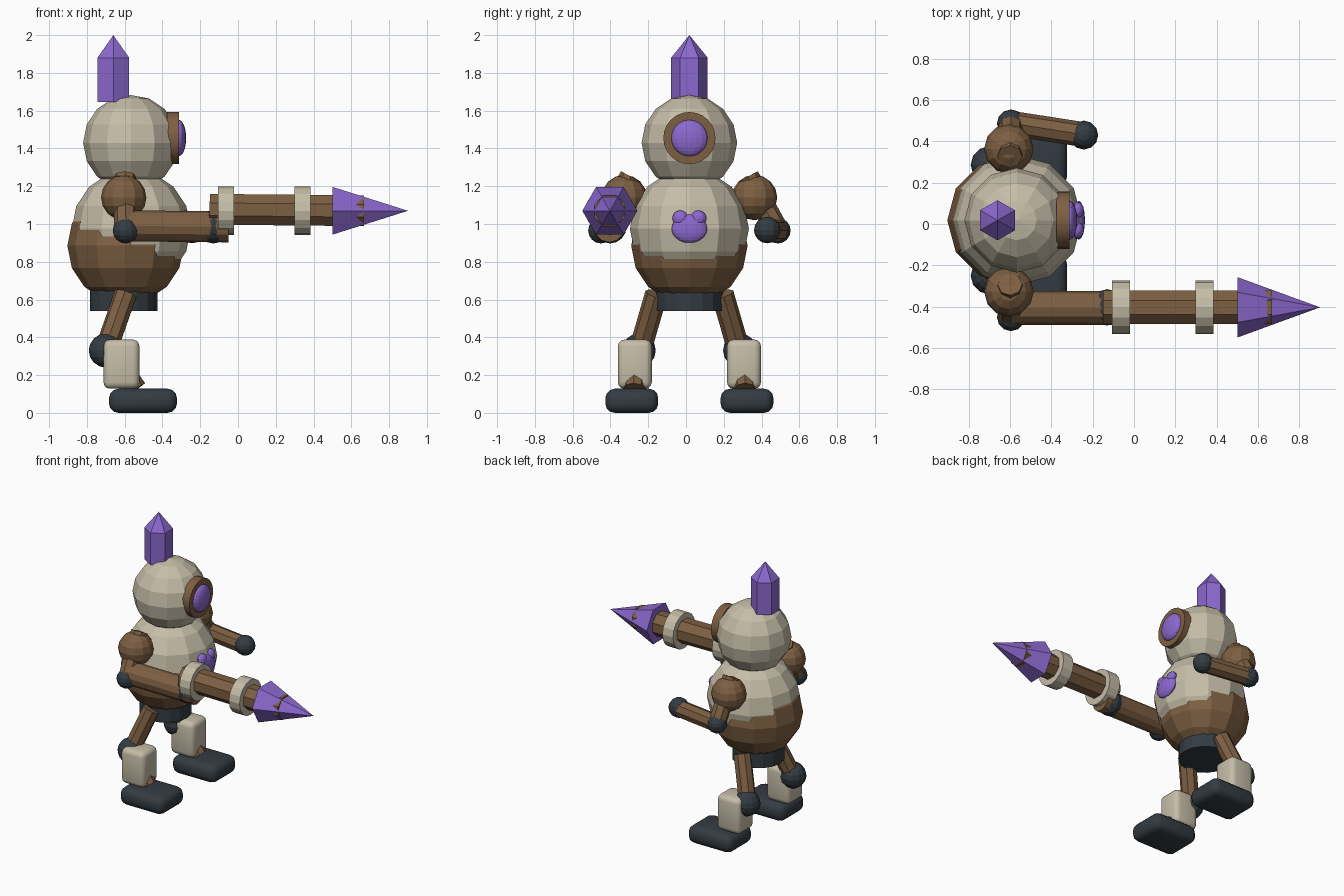
import bpy, bmesh, math
from mathutils import Vector, Matrix

if "Cube" in bpy.data.objects:
    bpy.data.objects.remove(bpy.data.objects["Cube"])

CY = 0.018  # body mid-plane


def mat(name, rgb):
    m = bpy.data.materials.new(name)
    m.diffuse_color = (*rgb, 1)
    m.use_nodes = True
    m.node_tree.nodes["Principled BSDF"].inputs["Base Color"].default_value = m.diffuse_color
    return m


CREAM = mat("cream", (0.56, 0.51, 0.39))
BROWN = mat("brown", (0.205, 0.115, 0.055))
DARK = mat("charcoal", (0.034, 0.045, 0.055))
PURPLE = mat("purple", (0.26, 0.14, 0.62))


def finish(name, bm, m, smooth=False):
    bmesh.ops.recalc_face_normals(bm, faces=bm.faces[:])
    me = bpy.data.meshes.new(name)
    bm.to_mesh(me)
    bm.free()
    me.materials.append(m)
    ob = bpy.data.objects.new(name, me)
    bpy.context.collection.objects.link(ob)
    if smooth:
        bpy.ops.object.select_all(action='DESELECT')
        ob.select_set(True)
        bpy.context.view_layer.objects.active = ob
        bpy.ops.object.shade_smooth_by_angle(angle=math.radians(35))
    return ob


def ball(name, m, loc, r, seg=12, rings=8, scale=(1, 1, 1), smooth=False):
    bm = bmesh.new()
    mx = Matrix.Translation(loc) @ Matrix.Diagonal((*scale, 1))
    bmesh.ops.create_uvsphere(bm, u_segments=seg, v_segments=rings, radius=r, matrix=mx)
    return finish(name, bm, m, smooth)


def rod(name, m, a, b, r, r2=None, seg=8, roll=0, smooth=False):
    """Cylinder or cone running from point a to point b."""
    a, b = Vector(a), Vector(b)
    d = b - a
    mx = (Matrix.Translation((a + b) / 2) @ d.to_track_quat('Z', 'Y').to_matrix().to_4x4()
          @ Matrix.Rotation(roll, 4, 'Z'))
    bm = bmesh.new()
    bmesh.ops.create_cone(bm, cap_ends=True, segments=seg, radius1=r,
                          radius2=r if r2 is None else r2, depth=d.length, matrix=mx)
    return finish(name, bm, m, smooth)


def block(name, m, loc, size, bevel):
    bm = bmesh.new()
    bmesh.ops.create_cube(bm, size=1, matrix=Matrix.Translation(loc) @ Matrix.Diagonal((*size, 1)))
    bmesh.ops.bevel(bm, geom=bm.edges[:], offset=bevel, segments=3, profile=0.5, affect='EDGES')
    return finish(name, bm, m, True)


# Body, hips and head
ball("upper_body", CREAM, (-0.565, CY, 0.975), 0.315)
ball("lower_body", BROWN, (-0.595, CY, 0.885), 0.308)
rod("hips", DARK, (-0.605, CY, 0.54), (-0.605, CY, 0.65), 0.178, seg=16)
ball("head", CREAM, (-0.567, CY, 1.43), 0.253)

# Crystal crest: prism with a pointed cap, ridges facing sideways
bm = bmesh.new()
rings = []
for z in (1.645, 1.88):
    rings.append([bm.verts.new((-0.66 + 0.097 * math.cos(t), CY + 0.097 * math.sin(t), z))
                  for t in (math.pi / 2 + i * math.pi / 3 for i in range(6))])
tip = bm.verts.new((-0.66, CY, 2.0))
bm.faces.new(rings[0])
for i in range(6):
    j = (i + 1) % 6
    bm.faces.new((rings[0][i], rings[0][j], rings[1][j], rings[1][i]))
    bm.faces.new((rings[1][i], rings[1][j], tip))
finish("crest_crystal", bm, PURPLE)

# Single eye
rod("eye_rim", BROWN, (-0.375, CY, 1.455), (-0.313, CY, 1.455), 0.138, seg=24, smooth=True)
ball("eye_lens", PURPLE, (-0.313, CY, 1.455), 0.096, 16, 12, (0.4, 1, 1))

# Chest emblem: round base with two lobes
ball("chest_emblem", PURPLE, (-0.268, CY, 0.975), 0.094, 16, 10, (0.33, 1, 0.8))
for s in (-1, 1):
    ball("emblem_lobe", PURPLE, (-0.275, CY + s * 0.048, 1.03), 0.042, 12, 8, (0.8, 1, 1))

# Legs and arms, mirrored left and right
for s, side in ((-1, "right"), (1, "left")):
    def p(x, off, z):
        return (x, CY + s * off, z)
    rod(side + "_thigh", BROWN, p(-0.595, 0.175, 0.63), p(-0.70, 0.262, 0.33), 0.06)
    ball(side + "_knee", DARK, p(-0.70, 0.268, 0.33), 0.09)
    rod(side + "_ankle", BROWN, p(-0.68, 0.28, 0.33), p(-0.54, 0.292, 0.125), 0.058)
    block(side + "_shin_guard", CREAM, p(-0.617, 0.289, 0.258), (0.19, 0.18, 0.26), 0.035)
    block(side + "_foot", DARK, p(-0.503, 0.305, 0.064), (0.36, 0.28, 0.128), 0.05)
    ball(side + "_shoulder", BROWN, p(-0.605, 0.345, 1.14), 0.12)
    rod(side + "_upper_arm", BROWN, p(-0.60, 0.31, 1.25), p(-0.595, 0.47, 0.96), 0.06)
    ball(side + "_elbow", DARK, p(-0.595, 0.468, 0.965), 0.068)

# Left forearm and hand
rod("left_forearm", BROWN, (-0.595, 0.487, 0.965), (-0.24, 0.432, 0.965), 0.06)
ball("left_hand", DARK, (-0.243, 0.43, 0.968), 0.07)

# Right forearm carrying the drill
AY, AZ = -0.403, 1.07
rod("right_forearm", BROWN, (-0.58, AY - 0.003, 0.99), (-0.05, AY - 0.003, 0.985), 0.082, seg=12)
ball("right_hand", DARK, (-0.13, AY, 0.985), 0.088)
rod("drill_shaft", BROWN, (-0.15, AY, AZ + 0.008), (0.667, AY, AZ), 0.088, roll=math.pi / 8)
for x in (-0.107, 0.298):
    rod("drill_band", CREAM, (x, AY, AZ), (x + 0.087, AY, AZ), 0.129, seg=16)

# Six-sided drill tip, ridges facing sideways
bm = bmesh.new()
base = [bm.verts.new((0.5, AY + 0.146 * math.cos(i * math.pi / 3),
                      AZ + 0.146 * math.sin(i * math.pi / 3))) for i in range(6)]
tip = bm.verts.new((0.9, AY, AZ))
bm.faces.new(base)
for i in range(6):
    bm.faces.new((base[i], base[(i + 1) % 6], tip))
finish("drill_tip", bm, PURPLE)
